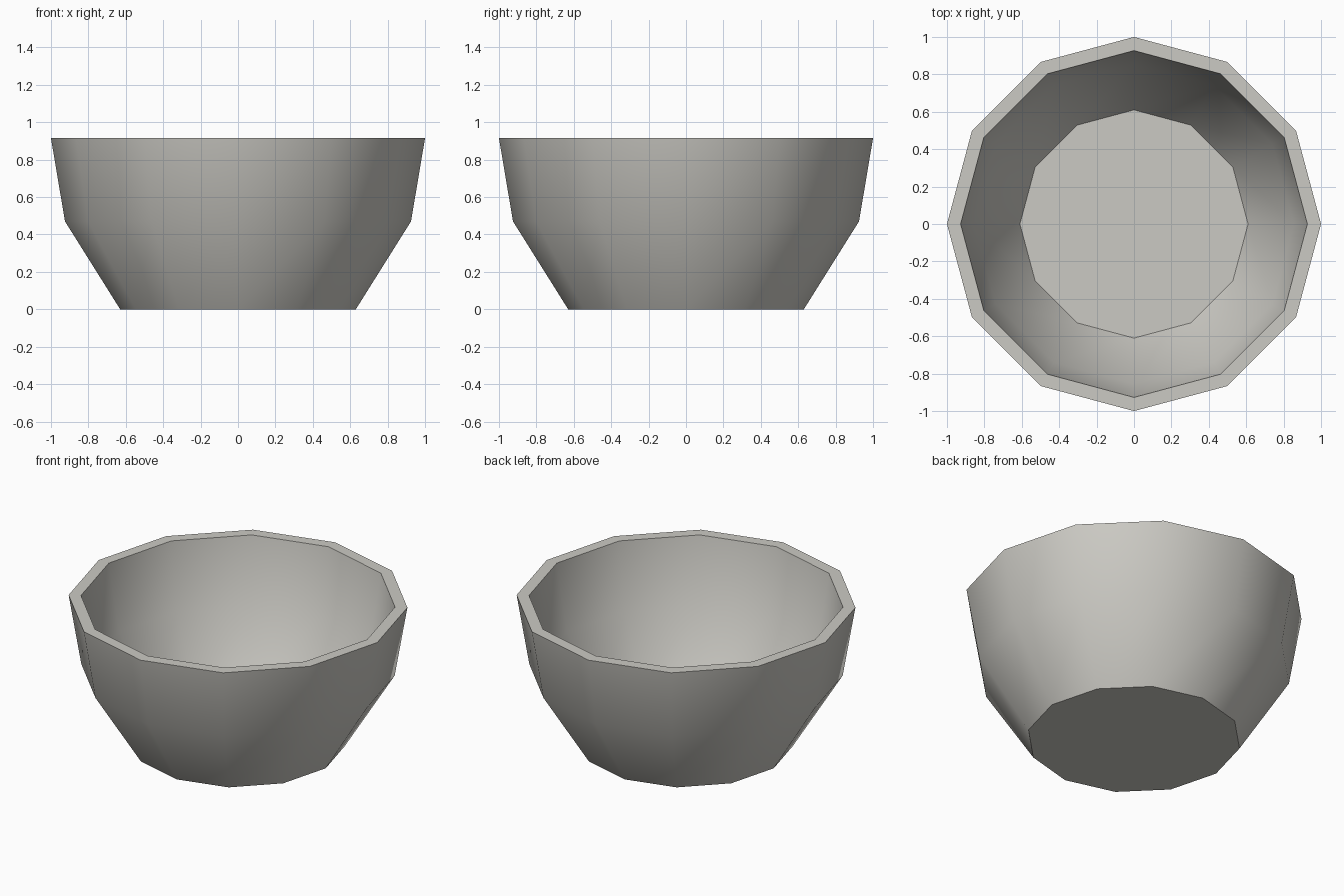
import bpy, bmesh, math

if "Cube" in bpy.data.objects:
    bpy.data.objects.remove(bpy.data.objects["Cube"])

SIDES = 12

# Bowl profile (radius, height): outside from the foot up, over the rim, down to the inner floor
profile = [(0.63, 0.0), (0.925, 0.47), (1.0, 0.915),
           (0.927, 0.915), (0.855, 0.49), (0.61, 0.10)]

bm = bmesh.new()
rings = []
for r, z in profile:
    rings.append([bm.verts.new((r * math.cos(i * math.tau / SIDES),
                                r * math.sin(i * math.tau / SIDES), z))
                  for i in range(SIDES)])

# Walls and rim
for a, b in zip(rings, rings[1:]):
    for i in range(SIDES):
        j = (i + 1) % SIDES
        bm.faces.new((a[i], a[j], b[j], b[i]))

# Underside and inner floor
bm.faces.new(rings[0][::-1])
bm.faces.new(rings[-1])
bmesh.ops.recalc_face_normals(bm, faces=bm.faces)

mesh = bpy.data.meshes.new("bowl")
bm.to_mesh(mesh)
bm.free()
bowl = bpy.data.objects.new("bowl", mesh)
bpy.context.collection.objects.link(bowl)

# Warm light grey
mat = bpy.data.materials.new("warm_light_grey")
mat.diffuse_color = (0.60, 0.59, 0.55, 1.0)
mat.use_nodes = True
mat.node_tree.nodes["Principled BSDF"].inputs["Base Color"].default_value = mat.diffuse_color
mesh.materials.append(mat)

# Smooth walls, sharp rim and floor edges
bpy.context.view_layer.objects.active = bowl
bowl.select_set(True)
bpy.ops.object.shade_smooth_by_angle(angle=math.radians(40))
